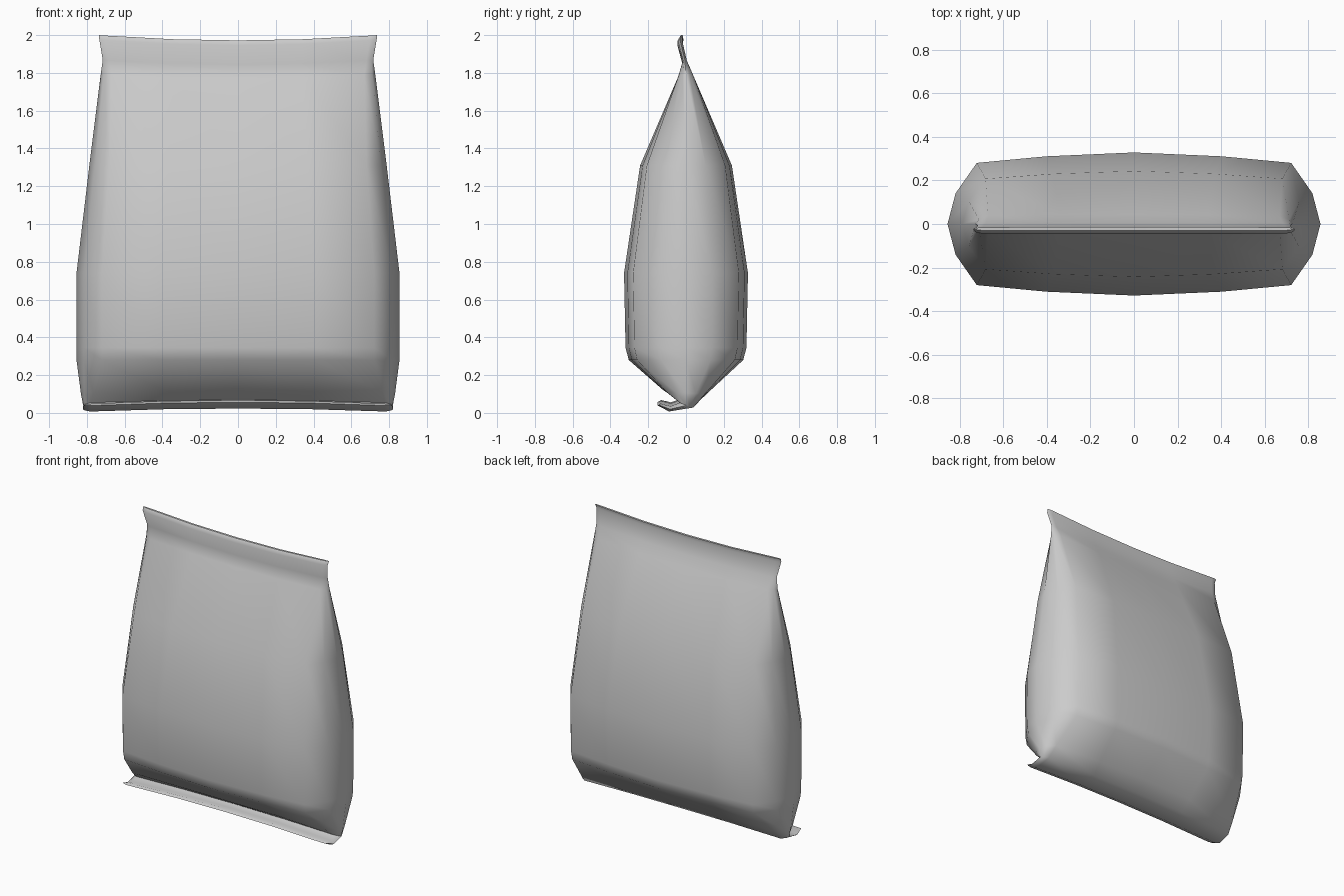
import bpy, bmesh, math

if "Cube" in bpy.data.objects:
    bpy.data.objects.remove(bpy.data.objects["Cube"])

# Cross-section quadrant: depth fraction (0 = front sheet, 0.5 = side crease)
DEPTH = [0.0, 0.027, 0.073, 0.285, 0.5]

# Rings, top to bottom: front (y, z), back (y, z), half width, corner fraction, arch at middle
RINGS = [
    ((-0.030, 2.000), (-0.014, 2.000), 0.737, 0.95, -0.028),   # seal tip
    ((-0.046, 1.975), (-0.018, 1.975), 0.734, 0.95, -0.028),
    ((-0.018, 1.868), (0.006, 1.868), 0.716, 0.95, -0.024),    # seal base
    ((-0.045, 1.790), (0.045, 1.790), 0.727, 0.92, -0.018),
    ((-0.243, 1.310), (0.243, 1.310), 0.787, 0.865, 0.0),
    ((-0.328, 0.740), (0.328, 0.740), 0.855, 0.843, 0.0),
    ((-0.320, 0.345), (0.320, 0.345), 0.855, 0.843, 0.0),
    ((-0.303, 0.280), (0.303, 0.280), 0.855, 0.843, 0.0),
    ((-0.120, 0.110), (0.120, 0.100), 0.832, 0.92, 0.010),
    ((-0.040, 0.055), (0.045, 0.025), 0.820, 0.95, 0.014),     # folded seal
    ((-0.080, 0.036), (-0.090, 0.003), 0.822, 0.95, 0.020),
    ((-0.132, 0.048), (-0.152, 0.036), 0.815, 0.95, 0.020),    # fold tip
]


def ring_points(front, back, w, corner, arch):
    fx = [0.0, 0.47, corner, (corner + 1) / 2 + 0.035 * (1 - corner) / 0.157, 1.0]
    half = [(-fx[i], DEPTH[i]) for i in range(4, 0, -1)]
    half += [(fx[i], DEPTH[i]) for i in range(5)]
    loop = half + [(x, 1 - t) for x, t in reversed(half[1:-1])]
    return [(x * w,
             front[0] + (back[0] - front[0]) * t,
             front[1] + (back[1] - front[1]) * t + arch * (1 - x * x)) for x, t in loop]


# Bag lofted through the rings, including both seals
bm = bmesh.new()
loops = [[bm.verts.new(p) for p in ring_points(*r)] for r in RINGS]
n = len(loops[0])
for a, b in zip(loops, loops[1:]):
    for i in range(n):
        j = (i + 1) % n
        bm.faces.new((a[i], b[i], b[j], a[j]))

# Close both seal ends with strips
for lp in (loops[0], loops[-1]):
    for i in range(n // 2):
        quad = [lp[i], lp[i + 1], lp[-i - 1], lp[-i]]
        bm.faces.new(list(dict.fromkeys(quad)))

bmesh.ops.recalc_face_normals(bm, faces=bm.faces)
mesh = bpy.data.meshes.new("snack_bag")
bm.to_mesh(mesh)
bm.free()
bag = bpy.data.objects.new("snack_bag", mesh)
bpy.context.collection.objects.link(bag)
bpy.context.view_layer.objects.active = bag
bag.select_set(True)
bpy.ops.object.shade_smooth_by_angle(angle=math.radians(50))
